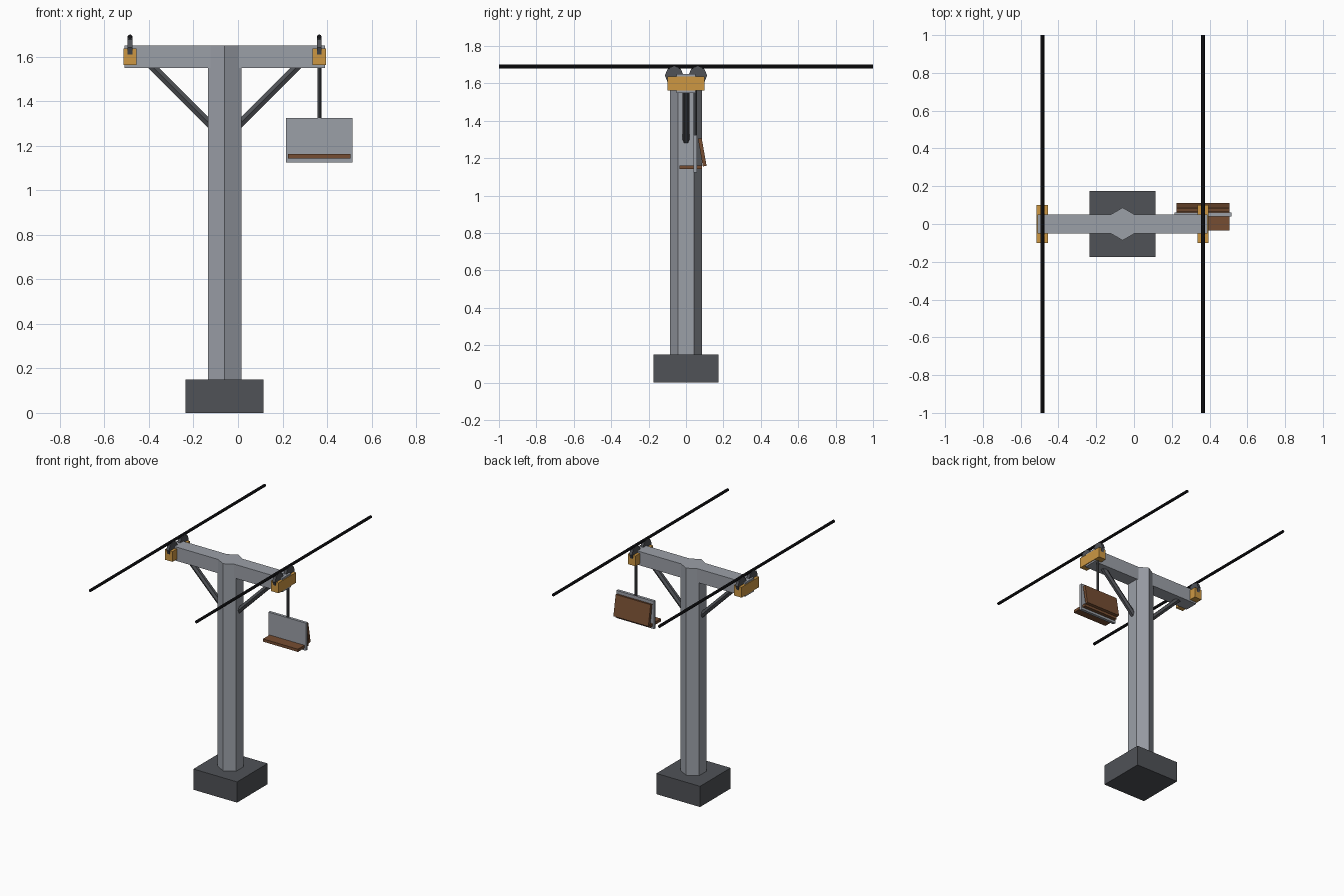
import bpy
from math import pi, radians

cube = bpy.data.objects.get("Cube")
if cube:
    bpy.data.objects.remove(cube, do_unlink=True)


def material(name, r, g, b):
    m = bpy.data.materials.new(name)
    m.use_nodes = True
    m.diffuse_color = (r, g, b, 1)
    m.node_tree.nodes["Principled BSDF"].inputs["Base Color"].default_value = (r, g, b, 1)
    return m


STEEL = material("light_steel", 0.33, 0.35, 0.39)
DARK = material("dark_grey", 0.08, 0.085, 0.095)
ORANGE = material("orange_paint", 0.61, 0.31, 0.055)
WOOD = material("brown_wood", 0.18, 0.075, 0.032)
BLACK = material("black_cable", 0.008, 0.008, 0.01)


def finish(name, mat):
    ob = bpy.context.object
    ob.name = name
    ob.data.materials.append(mat)
    return ob


def box(name, center, size, mat, tilt=0):
    bpy.ops.mesh.primitive_cube_add(size=1, location=center, rotation=(tilt, 0, 0))
    bpy.context.object.scale = size
    return finish(name, mat)


def prism(name, center, radius, length, mat, sides=6, rotation=(0, 0, 0)):
    bpy.ops.mesh.primitive_cylinder_add(vertices=sides, radius=radius, depth=length,
                                        location=center, rotation=rotation)
    return finish(name, mat)


MAST_X = -0.06
ARM = 0.425
CHAIR_X = MAST_X + ARM

# Footing, hexagonal mast and crossbeam
box("footing", (MAST_X, 0, 0.075), (0.35, 0.35, 0.15), DARK)
prism("mast", (MAST_X, 0, 0.9), 0.0866, 1.5, STEEL)
box("crossbeam", (MAST_X, 0, 1.6), (0.9, 0.1, 0.1), STEEL)

# Braces, pulley housings, wheels and cables on both arms
for side, label in ((-1, "right"), (1, "left")):
    x = MAST_X + side * ARM
    prism(f"{label}_brace", (MAST_X + side * 0.2, 0, 1.43), 0.02, 0.4, DARK,
          rotation=(0, side * pi / 4, 0))
    box(f"{label}_pulley_housing", (x, 0, 1.6), (0.06, 0.2, 0.075), ORANGE)
    for y, end in ((-0.063, "front"), (0.063, "back")):
        prism(f"{label}_{end}_wheel", (x, y, 1.642), 0.05, 0.022, DARK, 8, (0, pi / 2, 0))
    prism(f"{label}_cable", (x, 0, 1.69), 0.01, 2, BLACK, 8, (pi / 2, 0, 0))

# Hanging chair
prism("chair_hanger", (CHAIR_X, 0.05, 1.45), 0.009, 0.27, DARK, 8)
box("chair_frame", (CHAIR_X, 0.05, 1.225), (0.3, 0.02, 0.2), STEEL)
box("chair_seat", (CHAIR_X, 0.025, 1.152), (0.28, 0.12, 0.02), WOOD)
box("chair_backrest", (CHAIR_X, 0.087, 1.232), (0.28, 0.02, 0.15), WOOD, radians(10))
